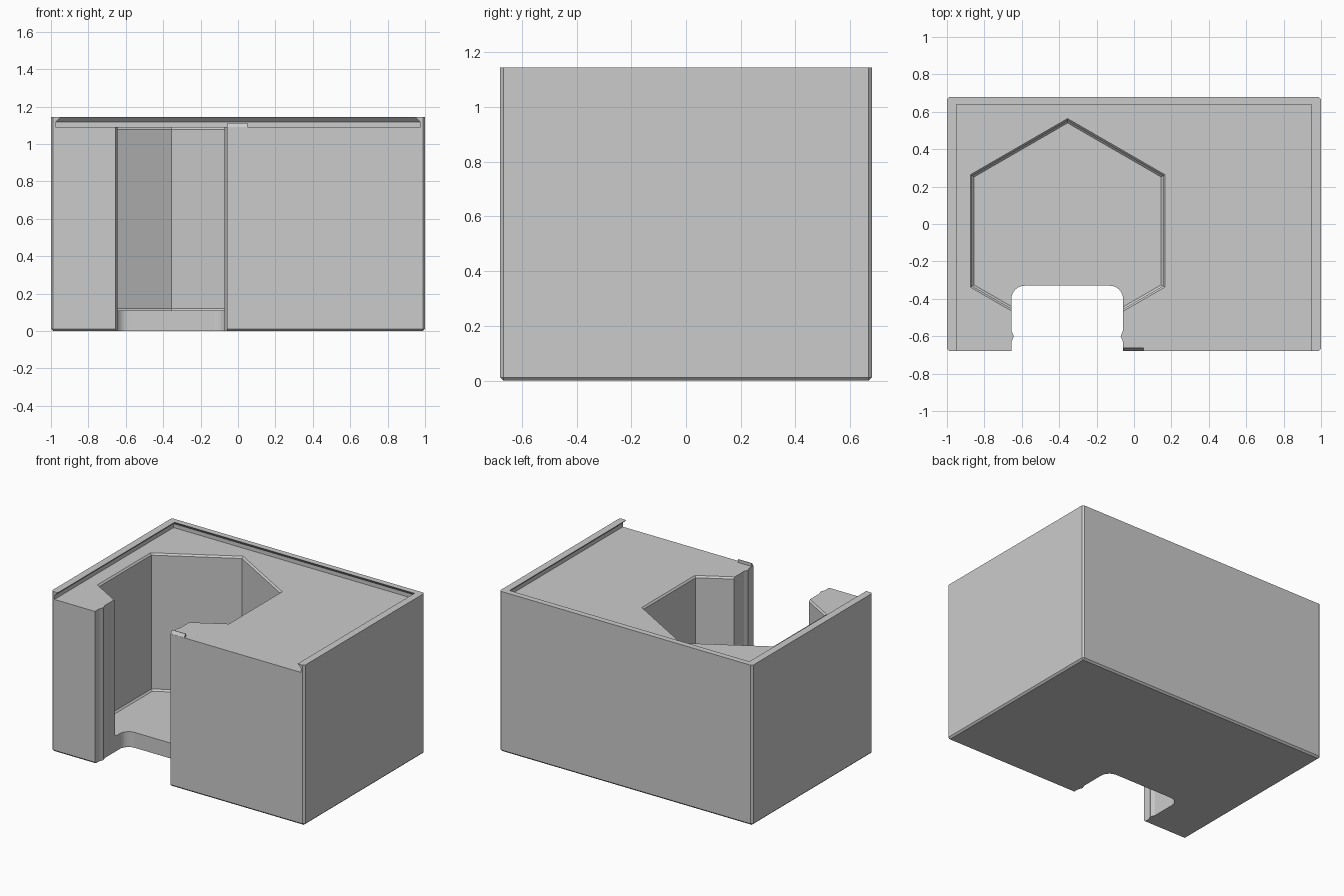
import bpy, bmesh, math

old = bpy.data.objects.get("Cube")
if old:
    bpy.data.objects.remove(old, do_unlink=True)

W, D, H = 1.0, 0.68, 1.145      # half width, half depth, height
TOP, FLOOR = 1.09, 0.11         # recessed top face, pocket floor

grey = bpy.data.materials.new("plain grey")
grey.use_nodes = True
colour = (0.6, 0.6, 0.6, 1)
grey.diffuse_color = colour
grey.node_tree.nodes["Principled BSDF"].inputs["Base Color"].default_value = colour


def stack(name, sections):
    """Solid through matching outlines, each given as (points, z)."""
    bm = bmesh.new()
    rings = [[bm.verts.new((x, y, z)) for x, y in pts] for pts, z in sections]
    n = len(rings[0])
    for low, high in zip(rings, rings[1:]):
        for i in range(n):
            j = (i + 1) % n
            bm.faces.new((low[i], low[j], high[j], high[i]))
    bm.faces.new(rings[0][::-1])
    bm.faces.new(rings[-1])
    bmesh.ops.recalc_face_normals(bm, faces=bm.faces)
    mesh = bpy.data.meshes.new(name)
    bm.to_mesh(mesh)
    bm.free()
    mesh.materials.append(grey)
    obj = bpy.data.objects.new(name, mesh)
    bpy.context.collection.objects.link(obj)
    return obj


def box_outline(half, front, back):
    return [(-half, front), (half, front), (half, back), (-half, back)]


def cut(target, cutter):
    cutter.hide_render = True
    mod = target.modifiers.new("cut", "BOOLEAN")
    mod.operation, mod.solver, mod.object = "DIFFERENCE", "EXACT", cutter
    bpy.context.view_layer.objects.active = target
    bpy.ops.object.modifier_apply(modifier=mod.name)
    bpy.data.objects.remove(cutter, do_unlink=True)


# Main block with chamfered upright and bottom edges
block = stack("block", [(box_outline(W, -D, D), 0), (box_outline(W, -D, D), H)])
bm = bmesh.new()
bm.from_mesh(block.data)
edges = [e for e in bm.edges if min(v.co.z for v in e.verts) < 0.01]
bmesh.ops.bevel(bm, geom=edges, offset=0.012, segments=1, affect="EDGES")
bm.to_mesh(block.data)
bm.free()

# Undercut lid track, open at the front
track = [(0.975, TOP), (0.975, 1.118), (0.948, H), (0.928, H + 0.02)]
cut(block, stack("track_cutter", [
    (box_outline(half, -D - 0.1, half - (W - D) + 0.01), z) for half, z in track]))


# Hexagonal pocket, chamfered at the rim and floor
def hexagon(r):
    return [(-0.355 + r * math.sin(k * math.pi / 3),
             -0.037 + r * math.cos(k * math.pi / 3)) for k in range(6)]


pocket = [(0.577, FLOOR), (0.589, FLOOR + 0.012), (0.589, TOP - 0.012),
          (0.601, TOP), (0.601, TOP + 0.012)]
cut(block, stack("pocket_cutter", [(hexagon(r), z) for r, z in pocket]))

# Front slot with rounded inner corners and a small ridge on each side
CX, HALF, BACK, R = -0.357, 0.298, -0.33, 0.07
side = [(HALF, -D - 0.1), (HALF, -0.63), (HALF - 0.012, -0.60), (HALF, -0.57)]
for k in range(9):
    a = k * math.pi / 16
    side.append((HALF - R + R * math.cos(a), BACK - R + R * math.sin(a)))
slot = [(CX + x, y) for x, y in side] + [(CX - x, y) for x, y in reversed(side)]
cut(block, stack("slot_cutter", [(slot, -0.1), (slot, H + 0.1)]))

# Wedge that holds the lid, at the front edge beside the slot
x0, x1 = -0.057, 0.05


def wedge_outline(front):
    return [(x0, front), (x1, front), (x1, -0.66), (x0, -0.66)]


stack("lid_catch", [(wedge_outline(-D), TOP - 0.002),
                    (wedge_outline(-0.664), TOP + 0.022)])
